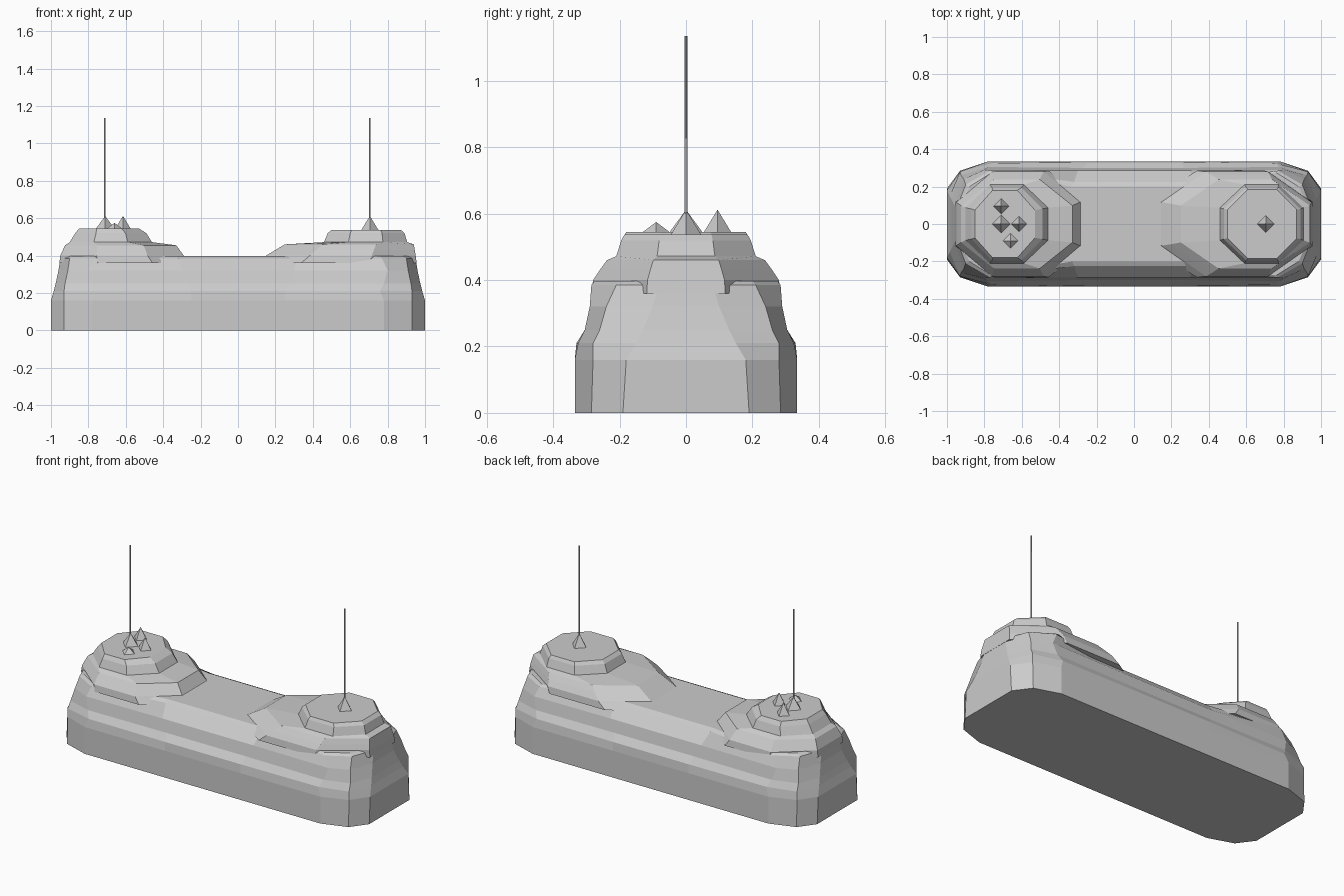
import bpy, bmesh, math

if "Cube" in bpy.data.objects:
    bpy.data.objects.remove(bpy.data.objects["Cube"])


def loft(name, rings):
    """Skin a stack of equal-length point rings and cap both ends."""
    bm = bmesh.new()
    vs = [[bm.verts.new(p) for p in ring] for ring in rings]
    n = len(vs[0])
    for a, b in zip(vs, vs[1:]):
        for i in range(n):
            j = (i + 1) % n
            bm.faces.new((a[i], a[j], b[j], b[i]))
    bm.faces.new(vs[0][::-1])
    bm.faces.new(vs[-1])
    bmesh.ops.recalc_face_normals(bm, faces=bm.faces)
    mesh = bpy.data.meshes.new(name)
    bm.to_mesh(mesh)
    bm.free()
    ob = bpy.data.objects.new(name, mesh)
    bpy.context.collection.objects.link(ob)
    return ob


def mirrored(z, quarter):
    """Full outline from one quarter, ordered from the end to the waist."""
    q = quarter
    half = q + [(-x, y) for x, y in q[::-1]]
    return [(x, y, z) for x, y in half] + [(x, -y, z) for x, y in half[::-1]]


def octagon(z, x0, x1, ry):
    k = 1 / math.cos(math.pi / 8)
    cx, rx = (x0 + x1) / 2, (x1 - x0) / 2
    return [(cx + rx * k * math.cos((i + .5) * math.pi / 4),
             ry * k * math.sin((i + .5) * math.pi / 4), z) for i in range(8)]


def cone(name, x, y, z0, z1, r0, r1, sides):
    bpy.ops.mesh.primitive_cone_add(vertices=sides, radius1=r0, radius2=r1,
                                    depth=z1 - z0, location=(x, y, (z0 + z1) / 2))
    bpy.context.object.name = name


# Long hill with chamfered ends and a narrower waist towards the top
loft("hill_base", [
    mirrored(0.00, [(1.0, .19), (.93, .285), (.78, .335), (.25, .335)]),
    mirrored(0.16, [(1.0, .18), (.93, .28), (.78, .335), (.25, .335)]),
    mirrored(0.21, [(.985, .15), (.93, .28), (.76, .325), (.25, .33)]),
    mirrored(0.25, [(.975, .13), (.925, .26), (.78, .305), (.27, .30)]),
    mirrored(0.32, [(.96, .10), (.91, .24), (.80, .29), (.30, .285)]),
    mirrored(0.385, [(.95, .08), (.90, .21), (.77, .285), (.32, .225)]),
    mirrored(0.397, [(.94, .07), (.88, .20), (.76, .275), (.33, .20)]),
])

# Stepped mound on each end
loft("right_mound", [
    octagon(.36, .08, .955, .285),
    octagon(.40, .15, .95, .28),
    octagon(.43, .20, .945, .26),
    octagon(.46, .25, .94, .238),
    octagon(.472, .46, .905, .21),
    octagon(.52, .48, .89, .195),
    octagon(.538, .50, .87, .185),
])
loft("left_mound", [
    octagon(.36, -.955, -.25, .285),
    octagon(.40, -.95, -.29, .28),
    octagon(.455, -.925, -.33, .238),
    octagon(.472, -.90, -.46, .21),
    octagon(.52, -.87, -.49, .195),
    octagon(.545, -.85, -.53, .18),
])

# Pointed rocks on the summits
for x, y, z, r in [(-.71, 0, .612, .06), (-.615, 0, .612, .05),
                   (-.71, .095, .612, .05), (-.66, -.09, .575, .06),
                   (.705, 0, .612, .05)]:
    cone("summit_rock", x, y, .53, z, r, 0, 4)

# Thin poles
for x in (-.712, .705):
    cone("pole", x, 0, .54, 1.135, .005, .004, 6)
